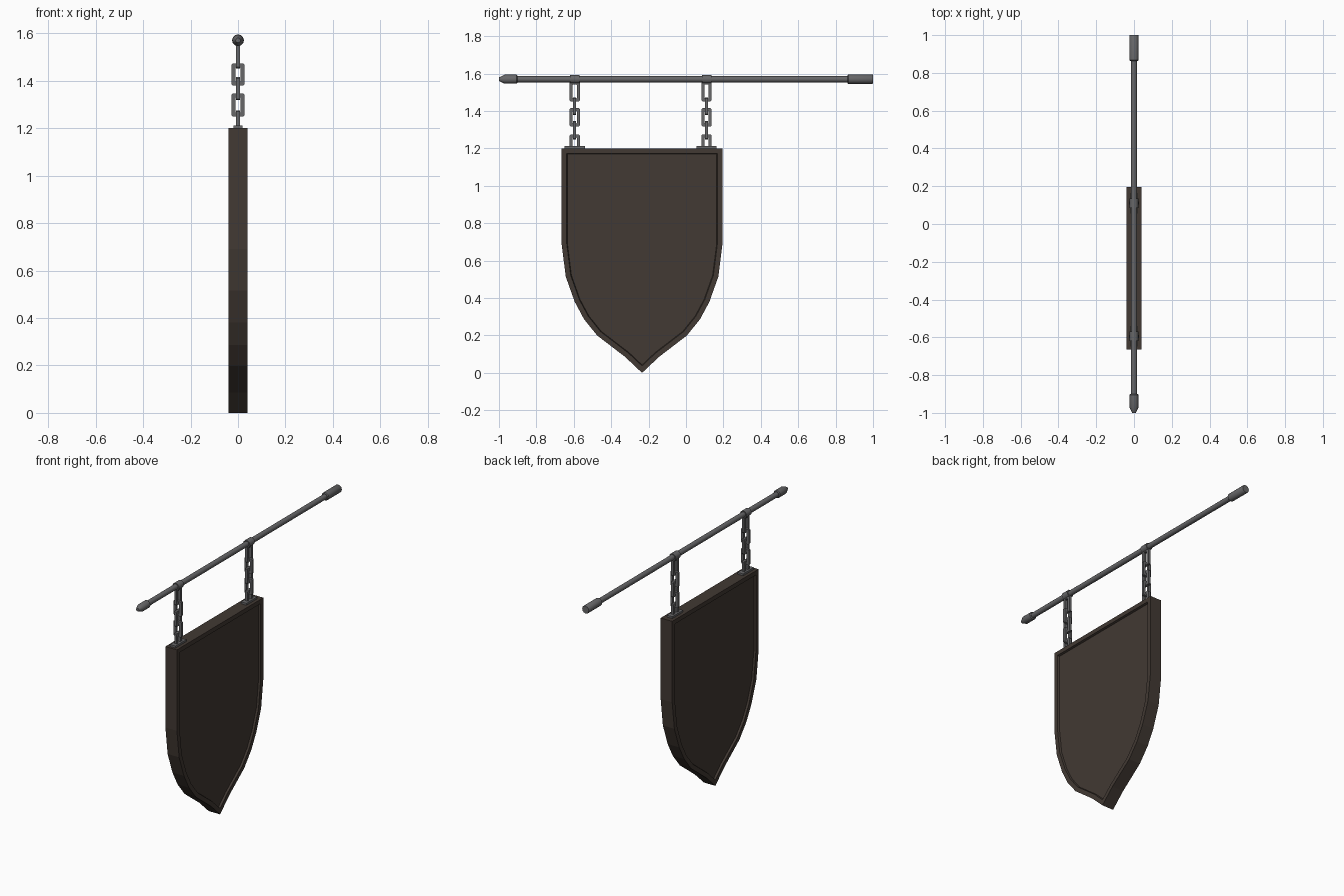
import bpy, bmesh, math
from mathutils import Matrix, Vector

if "Cube" in bpy.data.objects:
    bpy.data.objects.remove(bpy.data.objects["Cube"])

ROD_Z = 1.57
BOARD_Y = -0.235


def material(name, rgb):
    m = bpy.data.materials.new(name)
    m.diffuse_color = (*rgb, 1)
    m.use_nodes = True
    m.node_tree.nodes["Principled BSDF"].inputs["Base Color"].default_value = m.diffuse_color
    return m


WOOD = material("dark_wood", (0.054, 0.041, 0.033))
IRON = material("grey_iron", (0.135, 0.135, 0.140))


def finish(name, bm, mat):
    bmesh.ops.recalc_face_normals(bm, faces=bm.faces)
    me = bpy.data.meshes.new(name)
    bm.to_mesh(me)
    bm.free()
    me.materials.append(mat)
    ob = bpy.data.objects.new(name, me)
    bpy.context.collection.objects.link(ob)
    return ob


def lathe_y(name, profile, sides=12):
    """Round bar along y from (y, radius) pairs, capped at both ends."""
    bm = bmesh.new()
    rings = []
    for y, r in profile:
        rings.append([bm.verts.new((r * math.sin(2 * math.pi * i / sides), y,
                                    ROD_Z + r * math.cos(2 * math.pi * i / sides)))
                      for i in range(sides)])
    for a, b in zip(rings, rings[1:]):
        for i in range(sides):
            j = (i + 1) % sides
            bm.faces.new((a[i], a[j], b[j], b[i]))
    bm.faces.new(rings[0])
    bm.faces.new(rings[-1])
    ob = finish(name, bm, IRON)
    bpy.ops.object.select_all(action='DESELECT')
    bpy.context.view_layer.objects.active = ob
    ob.select_set(True)
    bpy.ops.object.shade_smooth_by_angle(angle=math.radians(35))
    return ob


def link(name, y, z0, z1, across_x, half=0.027, bar=0.016):
    """Square-bar chain link with clipped corners, in the XZ or YZ plane."""
    bm = bmesh.new()
    zc, hz, t = (z0 + z1) / 2, (z1 - z0) / 2, bar / 2

    def loop(w, h, c, d):
        pts = [(w, h - c), (w - c, h), (c - w, h), (-w, h - c),
               (-w, c - h), (c - w, -h), (w - c, -h), (w, c - h)]
        return [bm.verts.new((u, y + d, zc + v) if across_x else (d, y + u, zc + v))
                for u, v in pts]

    loops = [loop(half, hz, 0.005, -t), loop(half, hz, 0.005, t),
             loop(half - bar, hz - bar, 0.002, t), loop(half - bar, hz - bar, 0.002, -t)]
    for k in range(4):
        a, b = loops[k], loops[(k + 1) % 4]
        for i in range(8):
            j = (i + 1) % 8
            bm.faces.new((a[i], a[j], b[j], b[i]))
    return finish(name, bm, IRON)


# Shield board: half outline mirrored, extruded, both faces inset and recessed
half = [(0.43, 1.2), (0.43, 0.69), (0.408, 0.515), (0.36, 0.38),
        (0.31, 0.287), (0.24, 0.2), (0.09, 0.085)]
outline = half + [(0, 0)] + [(-w, z) for w, z in reversed(half)]
bm = bmesh.new()
back = [bm.verts.new((-0.04, BOARD_Y + w, z)) for w, z in outline]
front = [bm.verts.new((0.04, BOARD_Y + w, z)) for w, z in outline]
panels = [bm.faces.new(back), bm.faces.new(front)]
n = len(outline)
for i in range(n):
    j = (i + 1) % n
    bm.faces.new((back[i], back[j], front[j], front[i]))
bmesh.ops.recalc_face_normals(bm, faces=bm.faces)
bmesh.ops.inset_region(bm, faces=panels, thickness=0.027, use_even_offset=True)
bmesh.ops.inset_region(bm, faces=panels, thickness=0.004, depth=-0.012, use_even_offset=True)
finish("shield_board", bm, WOOD)

# Hanging rod with a pointed end cap and a plain socket
lathe_y("rod", [(-0.95, 0.0165), (0.95, 0.0165)])
lathe_y("pointed_cap", [(-1.0, 0.010), (-0.97, 0.024), (-0.905, 0.024), (-0.90, 0.019)])
lathe_y("wall_socket", [(0.863, 0.020), (0.868, 0.025), (0.997, 0.025), (1.0, 0.023)])

# Two chains: rod collar, five alternating links, plate on the board
LINKS = [(1.452, 1.558), (1.38, 1.473), (1.318, 1.415), (1.249, 1.346), (1.19, 1.275)]
for side, y in (("left", -0.595), ("right", 0.11)):
    lathe_y(side + "_collar", [(y - 0.025, 0.023), (y + 0.025, 0.023)])
    for k, (z0, z1) in enumerate(LINKS):
        link(f"{side}_chain_link_{k + 1}", y, z0, z1, k % 2 == 1)
    bm = bmesh.new()
    bmesh.ops.create_cube(bm, size=1, matrix=Matrix.Translation((0, y, 1.204))
                          @ Matrix.Diagonal((0.038, 0.108, 0.016, 1)))
    finish(side + "_mount_plate", bm, IRON)
